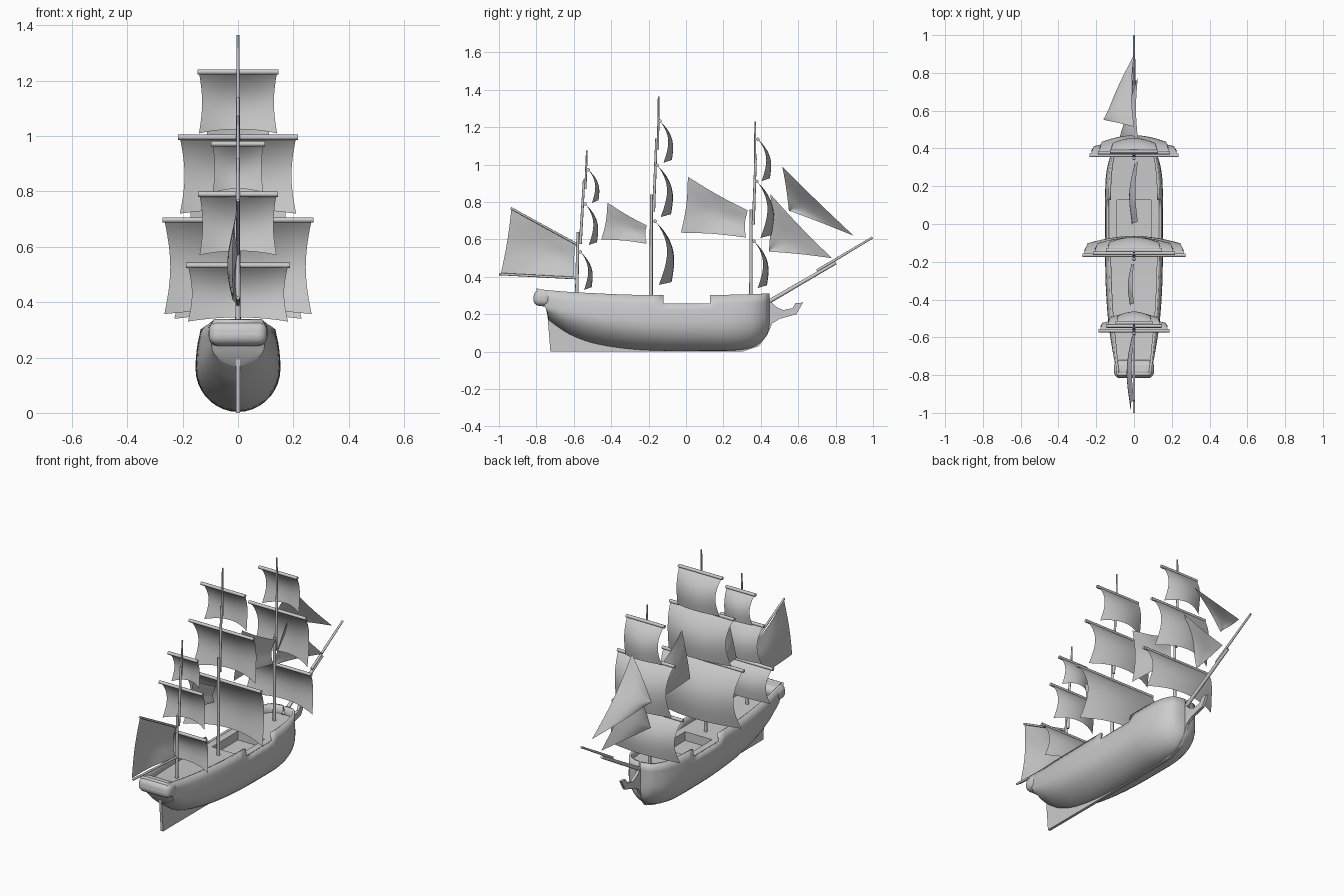
import bpy, math
from mathutils import Vector

if "Cube" in bpy.data.objects:
    bpy.data.objects.remove(bpy.data.objects["Cube"])

def make(name, verts, faces, smooth=True):
    me = bpy.data.meshes.new(name)
    me.from_pydata([tuple(v) for v in verts], [], faces)
    ob = bpy.data.objects.new(name, me)
    bpy.context.collection.objects.link(ob)
    bpy.ops.object.select_all(action='DESELECT')
    ob.select_set(True)
    bpy.context.view_layer.objects.active = ob
    bpy.ops.object.mode_set(mode='EDIT')
    bpy.ops.mesh.select_all(action='SELECT')
    bpy.ops.mesh.remove_doubles(threshold=1e-5)
    bpy.ops.mesh.normals_make_consistent(inside=False)
    bpy.ops.object.mode_set(mode='OBJECT')
    if smooth:
        bpy.ops.object.shade_smooth_by_angle(angle=math.radians(40))
    return ob

def spar(name, a, b, r1, r2=None):
    a, b = Vector(a), Vector(b)
    d = b - a
    bpy.ops.mesh.primitive_cone_add(vertices=12, radius1=r1, radius2=r1 if r2 is None else r2,
                                    depth=d.length, location=(a + b) / 2,
                                    rotation=d.to_track_quat('Z', 'Y').to_euler())
    bpy.context.object.name = name
    bpy.ops.object.shade_smooth_by_angle(angle=math.radians(40))

def grid_faces(nu, nv):
    return [(j*(nu+1)+i, j*(nu+1)+i+1, (j+1)*(nu+1)+i+1, (j+1)*(nu+1)+i)
            for j in range(nv) for i in range(nu)]

# Hull stations: y, keel z, widest z, half breadth, sheer z, top half breadth, fullness, stern rake
stations = [
    (-.735, .17, .24, .095, .335, .09, 1.3, 1),
    (-.69, .135, .225, .108, .328, .098, 1.5, .6),
    (-.62, .09, .21, .122, .32, .107, 1.6, .2),
    (-.50, .045, .19, .138, .313, .12, 1.5, 0),
    (-.32, .015, .17, .15, .305, .13, 1.3, 0),
    (-.12, .004, .16, .153, .302, .135, 1.1, 0),
    (.128, .004, .16, .153, .302, .135, 1.0, 0),
    (.26, .006, .165, .148, .305, .13, 1.0, 0),
    (.36, .025, .175, .125, .308, .115, 1.1, 0),
    (.42, .07, .19, .085, .31, .085, 1.1, 0),
    (.44, .11, .2, .05, .31, .05, 1.1, 0),
    (.447, .15, .2, .005, .31, .008, 1.1, 0)]

def catmull(a, b, c, d, t):
    return tuple(.5*(2*q + (r-p)*t + (2*p-5*q+4*r-s)*t*t + (3*q-p-3*r+s)*t**3)
                 for p, q, r, s in zip(a, b, c, d))

SUB = 4
fine = []
for i in range(len(stations) - 1):
    q = [stations[min(max(i+k, 0), len(stations)-1)] for k in (-1, 0, 1, 2)]
    fine += [catmull(*q, t / SUB) for t in range(SUB)]
fine.append(stations[-1])

LOW, UP = 9, 4
def half_section(s):
    y, zk, zm, b, zt, bt, p, rake = s
    pts = []
    for k in range(LOW):
        a = math.pi / 2 * k / LOW
        pts.append((b * math.sin(a)**p, zk + (zm-zk) * (1-math.cos(a))))
    zs = [zm + (zt - .045 - zm) * k / (UP-1) for k in range(UP)] + [zt]
    pts += [(b - (b-bt) * ((z-zm)/(zt-zm))**2, z) for z in zs]
    return [Vector((x, y - rake * .5 * max(z-.2, 0), z)) for x, z in pts]

sections = [half_section(s) for s in fine]
def in_waist(i):
    return -.125 < fine[i][0] and fine[i+1][0] < .133

verts, N = [], len(sections[0]) - 1
for sec in sections:
    verts += [Vector((-p.x, p.y, p.z)) for p in sec[:0:-1]] + sec
W = 2*N
faces = []
for k, f in enumerate(grid_faces(W, len(sections) - 1)):
    i, j = divmod(k, W)
    if not (in_waist(i) and j in (0, W-1)):
        faces.append(f)
faces.append(tuple(range(W + 1)))
hull = make("hull", verts, faces)
m = hull.modifiers.new("bulwark_thickness", 'SOLIDIFY')
m.thickness, m.offset = .013, -1

# Decks with open waist well
verts, faces = [], []
for sec in sections:
    p = sec[N-1]
    e = max(p.x - .006, .001)
    c = min(.09, e * .75)
    verts += [Vector((x, p.y, p.z - .004)) for x in (-e, -c, c, e)]
for k, f in enumerate(grid_faces(3, len(sections) - 1)):
    if not (k % 3 == 1 and in_waist(k // 3)):
        faces.append(f)
make("decks", verts, faces, False)
x, y0, y1, zb, zt = .09, -.12, .128, .2, .253
make("waist_well", [(sx*x, y, z) for z in (zb, zt) for sx, y in ((-1, y0), (1, y0), (1, y1), (-1, y1))],
     [(0, 1, 2, 3), (0, 1, 5, 4), (1, 2, 6, 5), (2, 3, 7, 6), (3, 0, 4, 7)], False)

# Keel, rudder and beakhead as one thin plate
outline = [(-.745, .25), (-.725, 0), (.30, 0), (.39, .03), (.435, .09), (.46, .15), (.50, .175),
           (.59, .20), (.625, .262), (.585, .26), (.57, .232), (.52, .222), (.48, .24), (.44, .28),
           (.40, .2), (.36, .06), (.28, .03), (-.4, .06), (-.65, .2)]
n = len(outline)
make("keel_and_beakhead", [(sx * .008, y, z) for sx in (-1, 1) for y, z in outline],
     [tuple(range(n)), tuple(range(2*n-1, n-1, -1))] +
     [(i, (i+1) % n, n + (i+1) % n, n + i) for i in range(n)], False)

# Stern gallery
bpy.ops.mesh.primitive_cube_add(size=1, location=(0, -.768, .286), rotation=(math.radians(-6), 0, 0))
g = bpy.context.object
g.name = "stern_gallery"
g.scale = (.212, .095, .086)
bpy.ops.object.transform_apply(location=False, rotation=False, scale=True)
m = g.modifiers.new("round", 'BEVEL')
m.width, m.segments = .034, 5
bpy.ops.object.shade_smooth_by_angle(angle=math.radians(40))

# Masts: (y bottom, z bottom, y top, z top) for lower, top and topgallant parts
masts = {
    "mizzen": [(-.585, .26, -.578, .64), (-.565, .575, -.545, .92), (-.538, .87, -.53, 1.075)],
    "main": [(-.187, .25, -.185, .84), (-.173, .75, -.158, 1.14), (-.15, 1.08, -.146, 1.365)],
    "fore": [(.347, .25, .348, .76), (.36, .68, .372, 1.03), (.37, .97, .37, 1.23)]}
for name, parts in masts.items():
    for label, r, (ya, za, yb, zb) in zip(("lower", "top", "topgallant"), (.0095, .008, .006), parts):
        spar(f"{name}_{label}_mast", (0, ya, za), (0, yb, zb), r, r * .8)

# Square sails with yards: y, yard z, foot z, half width
def square_sail(name, y, zt, zb, w):
    nu, nv, h = 14, 12, zt - zb
    v_ = []
    for j in range(nv + 1):
        v = j / nv
        for i in range(nu + 1):
            u = 2 * i / nu - 1
            v_.append((u * w * (1 - .08 * math.sin(math.pi * v)),
                       y + .16*h*math.sin(math.pi * v**.85) + .2*h*v*(1-u*u) + .02*v,
                       zt - h*v + .015*v*(1-u*u)))
    make(name + "_sail", v_, grid_faces(nu, nv))
    spar(name + "_yard", (-w - .006, y, zt), (w + .006, y, zt), .0095)

for name, *dims in [
        ("main_course", -.165, .697, .357, .266), ("main_topsail", -.155, .996, .72, .21),
        ("main_topgallant", -.14, 1.232, 1.01, .141), ("fore_course", .363, .59, .34, .23),
        ("fore_topsail", .378, .91, .608, .185), ("fore_topgallant", .384, 1.135, .912, .122),
        ("mizzen_course", -.565, .533, .33, .181), ("mizzen_topsail", -.54, .79, .57, .139),
        ("mizzen_topgallant", -.523, .972, .795, .092)]:
    square_sail(name, *dims)

# Fore-and-aft sails: four corners (repeat the last for a triangle), belly, edge hollow
def stay_sail(name, a, b, c, d, belly, hollow):
    a, b, c, d = map(Vector, (a, b, c, d))
    mid, k = (a + b + c + d) / 4, 12
    v_ = []
    for j in range(k + 1):
        for i in range(k + 1):
            u, v = i / k, j / k
            p = a.lerp(b, u).lerp(d.lerp(c, u), v)
            su, sv = math.sin(math.pi*u), math.sin(math.pi*v)
            p = mid + (p - mid) * (1 - hollow * (su + sv))
            p.x -= belly * (.35 * max(su, sv) + .65 * su * sv)
            v_.append(p)
    make(name, v_, grid_faces(k, k))

stay_sail("spanker", (0, -.933, .765), (0, -.59, .58), (0, -.597, .393), (-.015, -.99, .415), .035, .03)
stay_sail("mizzen_staysail", (0, -.42, .797), (0, -.21, .675), (-.01, -.21, .577), (-.02, -.453, .6), .025, .07)
stay_sail("main_staysail", (.02, .01, .935), (.02, .33, .755), (.01, .32, .61), (-.01, -.027, .636), .035, .06)
stay_sail("outer_jib", (0, .515, .99), (0, .896, .62), (-.155, .55, .754), (-.155, .55, .754), .03, .04)
stay_sail("inner_jib", (.02, .453, .84), (.02, .78, .5), (-.075, .443, .535), (-.075, .443, .535), .02, .05)

# Spanker spars and bowsprit
spar("spanker_gaff", (0, -.937, .768), (0, -.585, .575), .006)
spar("spanker_boom", (0, -1.0, .415), (0, -.585, .393), .0065)
spar("bowsprit", (0, .43, .26), (0, .80, .475), .0115, .009)
spar("jib_boom", (0, .70, .433), (0, .997, .61), .0075, .006)
